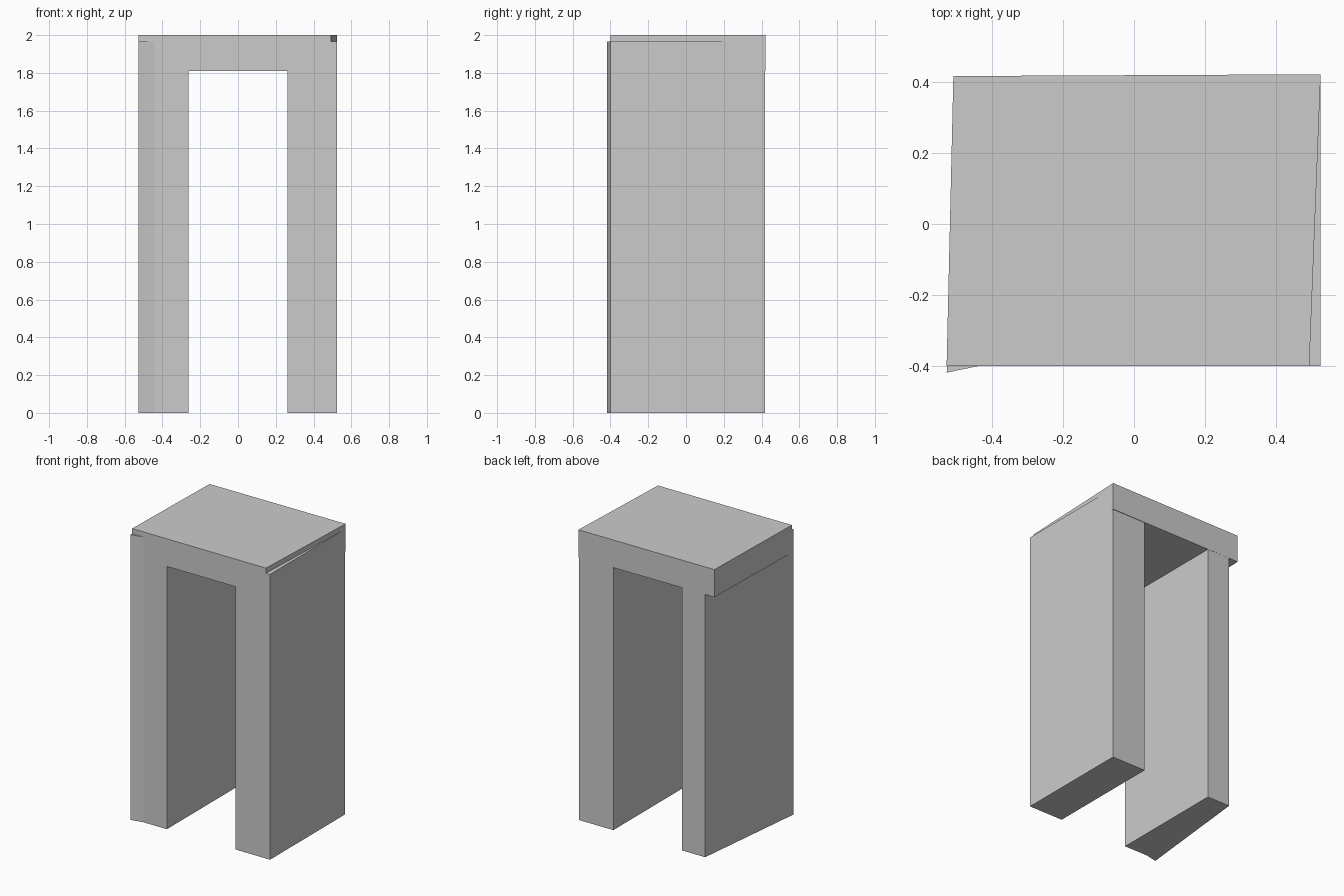
import bpy
import bmesh

if "Cube" in bpy.data.objects:
    bpy.data.objects.remove(bpy.data.objects["Cube"])


def prism(name, outline, z0, z1):
    """Extrude a plan outline (counter-clockwise) between two heights."""
    bm = bmesh.new()
    face = bm.faces.new([bm.verts.new((x, y, z0)) for x, y in outline])
    ext = bmesh.ops.extrude_face_region(bm, geom=[face])
    top = [v for v in ext["geom"] if isinstance(v, bmesh.types.BMVert)]
    bmesh.ops.translate(bm, verts=top, vec=(0, 0, z1 - z0))
    if not any(len(e.link_faces) == 1 for e in bm.edges) and not face.is_valid:
        bm.faces.new([v for v in bm.verts if v not in top])
    bmesh.ops.holes_fill(bm, edges=bm.edges[:])
    bmesh.ops.recalc_face_normals(bm, faces=bm.faces[:])
    mesh = bpy.data.meshes.new(name)
    bm.to_mesh(mesh)
    bm.free()
    obj = bpy.data.objects.new(name, mesh)
    bpy.context.collection.objects.link(obj)
    return obj


LEG_TOP = 1.965

# Lintel: slightly skewed slab across the top
prism("lintel", [(-0.527, -0.40), (0.493, -0.40), (0.525, 0.421), (-0.508, 0.416)], 1.81, 2.0)

# Right leg: square block, its top shows as a thin ledge beside the lintel
prism("right_leg", [(0.262, -0.40), (0.524, -0.40), (0.524, 0.417), (0.262, 0.417)], 0, LEG_TOP)

# Left leg: outer face slants in towards the back, front corner juts out
prism("left_leg", [(-0.527, -0.418), (-0.44, -0.40), (-0.262, -0.40),
                   (-0.262, 0.416), (-0.437, 0.416)], 0, LEG_TOP)
